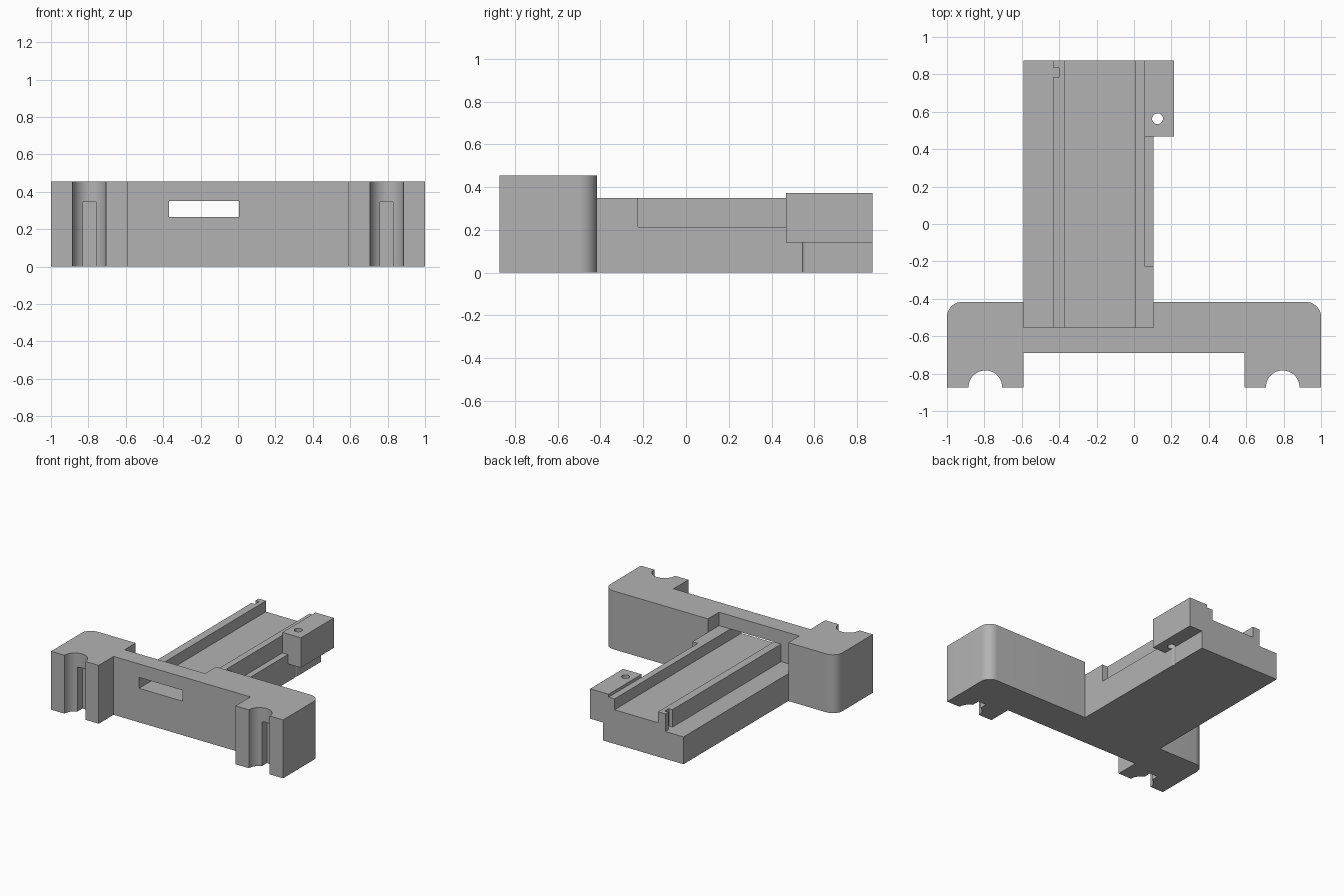
import bpy, bmesh, math
from mathutils import Vector

if "Cube" in bpy.data.objects:
    bpy.data.objects.remove(bpy.data.objects["Cube"], do_unlink=True)

grey = bpy.data.materials.new("plain grey")
grey.use_nodes = True
colour = (0.45, 0.45, 0.45, 1)
grey.diffuse_color = colour
grey.node_tree.nodes["Principled BSDF"].inputs["Base Color"].default_value = colour


def prism(name, points, offset):
    """Extrude a flat outline along an offset."""
    bm = bmesh.new()
    face = bm.faces.new([bm.verts.new(p) for p in points])
    grown = bmesh.ops.extrude_face_region(bm, geom=[face])["geom"]
    bmesh.ops.translate(bm, vec=Vector(offset),
                        verts=[g for g in grown if isinstance(g, bmesh.types.BMVert)])
    bmesh.ops.recalc_face_normals(bm, faces=bm.faces)
    mesh = bpy.data.meshes.new(name)
    bm.to_mesh(mesh)
    bm.free()
    mesh.materials.append(grey)
    obj = bpy.data.objects.new(name, mesh)
    bpy.context.collection.objects.link(obj)
    return obj


def box(name, x, y, z):
    pts = [(x[0], y[0], z[0]), (x[1], y[0], z[0]), (x[1], y[1], z[0]), (x[0], y[1], z[0])]
    return prism(name, pts, (0, 0, z[1] - z[0]))


def arc(cx, cy, r, start, end, steps):
    return [(cx + r * math.cos(math.radians(start + (end - start) * i / steps)),
             cy + r * math.sin(math.radians(start + (end - start) * i / steps)))
            for i in range(steps + 1)]


def cut(obj, cutter):
    """Subtract a cutter and remove it afterwards."""
    cutter.hide_render = True
    mod = obj.modifiers.new("cut", 'BOOLEAN')
    mod.operation, mod.solver, mod.object = 'DIFFERENCE', 'EXACT', cutter
    bpy.context.view_layer.objects.active = obj
    bpy.ops.object.modifier_apply(modifier=mod.name)
    bpy.data.objects.remove(cutter, do_unlink=True)


# Crossbar with two feet, half-round grooves and rounded rear corners
height, front, rear, leg_x = 0.455, -0.873, -0.417, 0.795
half = [(0.59, -0.69), (0.59, front)]
half += arc(leg_x, front, 0.09, 180, 0, 24)
half += [(1, front)]
half += arc(0.92, rear - 0.08, 0.08, 0, 90, 10)
outline = half + [(-x, y) for x, y in reversed(half)]
crossbar = prism("crossbar", [(x, y, 0) for x, y in outline], (0, 0, height))
for side in (-1, 1):
    cx = side * leg_x
    cut(crossbar, box("slot_cutter", (cx - 0.035, cx + 0.035), (front - 0.1, -0.73), (-0.1, 0.345)))
cut(crossbar, box("arm_recess_cutter", (-0.59, 0.103), (-0.553, 0), (-0.1, 1)))
cut(crossbar, box("window_cutter", (-0.37, 0.005), (-0.8, -0.5), (0.265, 0.35)))

# Long arm with a side ledge and a central channel
section = [(-0.59, 0), (0.103, 0), (0.103, 0.35), (0.005, 0.35), (0.005, 0.265),
           (-0.37, 0.265), (-0.37, 0.35), (-0.433, 0.35), (-0.433, 0.213), (-0.59, 0.213)]
arm = prism("channel_arm", [(x, -0.553, z) for x, z in section], (0, 0.873 + 0.553, 0))
cut(arm, box("side_pocket_cutter", (0.056, 0.3), (-0.225, 0.6), (0.213, 0.6)))
cut(arm, box("block_seat_cutter", (0.056, 0.3), (0.467, 1), (0.14, 0.6)))
cut(arm, box("rail_notch_cutter", (-0.5, -0.402), (0.785, 0.835), (0.213, 0.6)))

# Raised end block with a round bore
block = box("end_block", (0.056, 0.215), (0.467, 0.873), (0.14, 0.373))
for part in (block, arm):
    ring = arc(0.126, 0.563, 0.029, 0, 360, 32)[:-1]
    cut(part, prism("bore_cutter", [(x, y, -0.1) for x, y in ring], (0, 0, 1)))

# Smooth curved walls, keep hard edges
bpy.ops.object.select_all(action='DESELECT')
for part in (crossbar, arm, block):
    part.select_set(True)
    bpy.context.view_layer.objects.active = part
bpy.ops.object.shade_smooth_by_angle(angle=math.radians(30))
